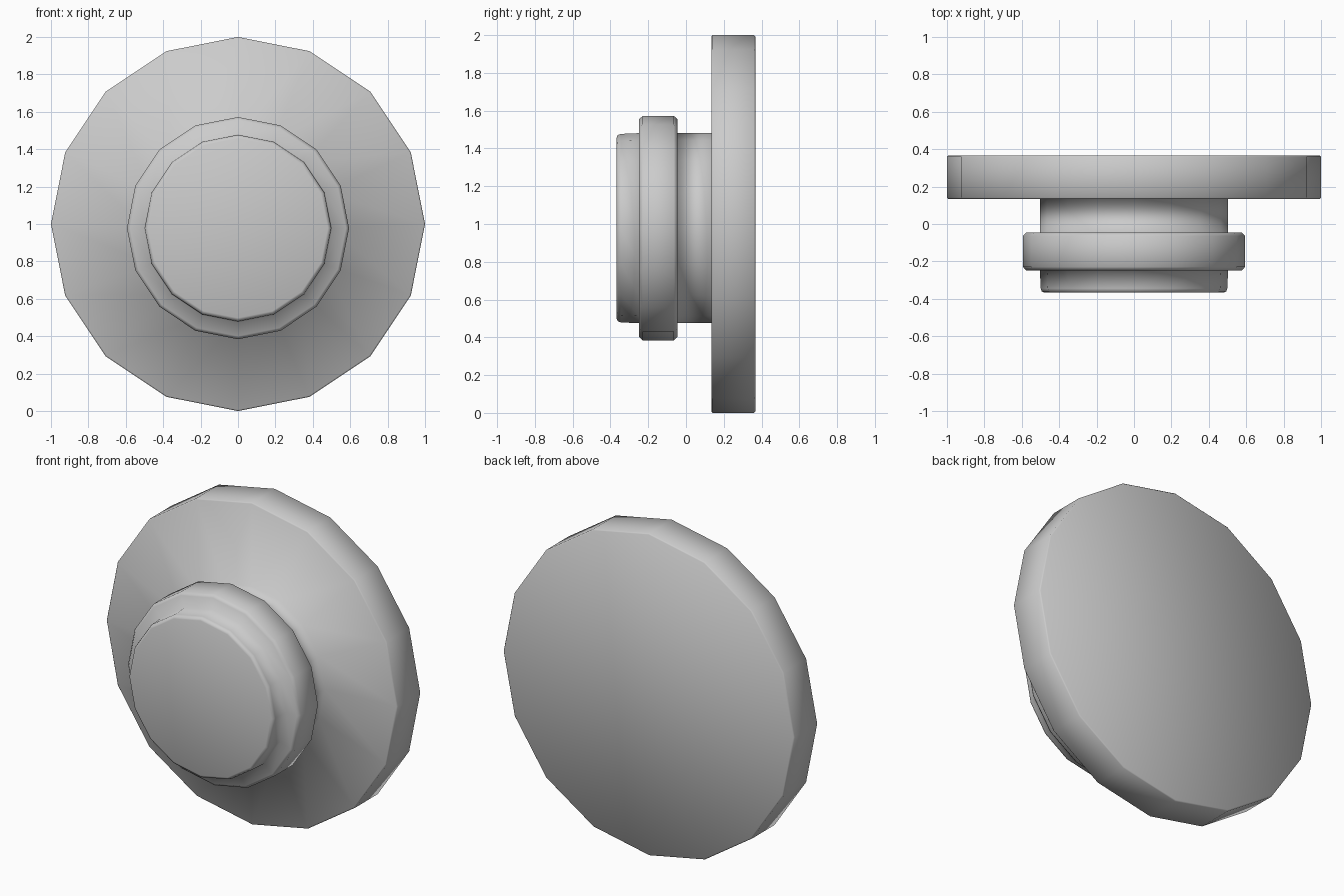
import bpy
import bmesh
from math import sin, cos, tau

if "Cube" in bpy.data.objects:
    bpy.data.objects.remove(bpy.data.objects["Cube"])

SIDES = 16


def turned_part(name, profile):
    """Skin 16-sided rings along y; each ring is (y, radius, centre height)."""
    bm = bmesh.new()
    rings = []
    for y, r, zc in profile:
        rings.append([bm.verts.new((r * sin(tau * i / SIDES), y,
                                    zc + r * cos(tau * i / SIDES)))
                      for i in range(SIDES)])
    for a, b in zip(rings, rings[1:]):
        for i in range(SIDES):
            j = (i + 1) % SIDES
            bm.faces.new((a[i], a[j], b[j], b[i]))
    bm.faces.new(rings[0])
    bm.faces.new(rings[-1])
    bmesh.ops.recalc_face_normals(bm, faces=bm.faces)
    for f in bm.faces:
        f.smooth = True
    mesh = bpy.data.meshes.new(name)
    bm.to_mesh(mesh)
    bm.free()
    obj = bpy.data.objects.new(name, mesh)
    bpy.context.collection.objects.link(obj)
    return obj


KNOB_Z = 0.978

turned_part("stepped_knob", [
    # front cap
    (-0.367, 0.480, KNOB_Z), (-0.361, 0.493, KNOB_Z),
    (-0.345, 0.499, KNOB_Z), (-0.248, 0.503, KNOB_Z),
    # raised collar
    (-0.248, 0.577, KNOB_Z), (-0.229, 0.594, KNOB_Z),
    (-0.064, 0.594, KNOB_Z), (-0.046, 0.577, KNOB_Z),
    # neck
    (-0.046, 0.503, KNOB_Z), (0.134, 0.503, KNOB_Z),
    # large back plate
    (0.134, 0.993, 1.0), (0.141, 1.0, 1.0),
    (0.360, 1.0, 1.0), (0.367, 0.993, 1.0),
])
